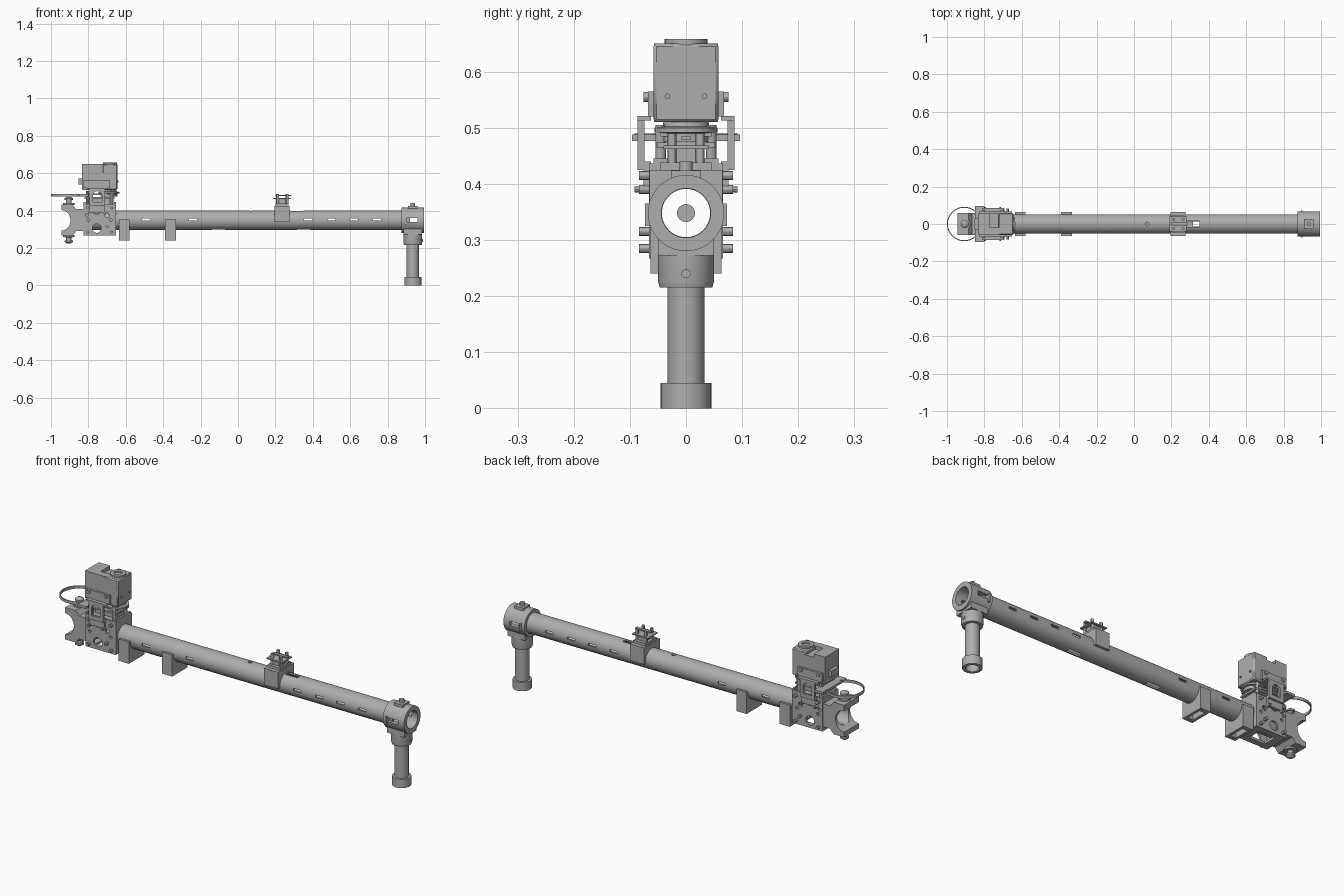
import bpy, bmesh, math
from mathutils import Matrix, Vector

if "Cube" in bpy.data.objects:
    bpy.data.objects.remove(bpy.data.objects["Cube"])

grey = bpy.data.materials.new("machine grey")
grey.use_nodes = True
grey.diffuse_color = (0.42, 0.42, 0.42, 1)
grey.node_tree.nodes["Principled BSDF"].inputs["Base Color"].default_value = grey.diffuse_color

AXES = {"x": Matrix.Rotation(math.pi / 2, 4, "Y"),
        "y": Matrix.Rotation(-math.pi / 2, 4, "X"),
        "z": Matrix.Identity(4)}
parts = []


def finish(name, bm):
    bmesh.ops.remove_doubles(bm, verts=bm.verts, dist=1e-5)
    bmesh.ops.recalc_face_normals(bm, faces=bm.faces)
    mesh = bpy.data.meshes.new(name)
    bm.to_mesh(mesh)
    bm.free()
    mesh.materials.append(grey)
    ob = bpy.data.objects.new(name, mesh)
    bpy.context.collection.objects.link(ob)
    parts.append(ob)
    return ob


def box(name, x, y, z):
    """Box from (low, high) pairs."""
    bm = bmesh.new()
    bmesh.ops.create_cube(bm, size=1)
    for v in bm.verts:
        v.co = [(r[0] + r[1]) / 2 + c * (r[1] - r[0]) for r, c in zip((x, y, z), v.co)]
    return finish(name, bm)


def lathe(name, profile, loc, axis="z", seg=40, closed=False):
    """Turn (radius, height) points round an axis."""
    bm = bmesh.new()
    place = Matrix.Translation(loc) @ AXES[axis]
    rings = []
    for i in range(seg):
        a = 2 * math.pi * i / seg
        rings.append([bm.verts.new(place @ Vector((r * math.cos(a), r * math.sin(a), h)))
                      for r, h in profile])
    n = len(profile)
    for i in range(seg):
        p, q = rings[i], rings[(i + 1) % seg]
        for j in range(n if closed else n - 1):
            k = (j + 1) % n
            bm.faces.new((p[j], q[j], q[k], p[k]))
    return finish(name, bm)


def rod(name, loc, r, length, axis="z", seg=24):
    return lathe(name, [(0, 0), (r, 0), (r, length), (0, length)], loc, axis, seg)


def pipe(name, loc, r, inner, length, axis="z"):
    return lathe(name, [(inner, 0), (r, 0), (r, length), (inner, length)], loc, axis, closed=True)


def prism(name, pts, low, high, axis="z"):
    """Extrude an outline along z, or an (x, z) outline along y."""
    bm = bmesh.new()
    put = (lambda a, b, c: (a, c, b)) if axis == "y" else (lambda a, b, c: (a, b, c))
    face = bm.faces.new([bm.verts.new(put(a, b, low)) for a, b in pts])
    move = Vector(put(0, 0, high - low))
    ext = bmesh.ops.extrude_face_region(bm, geom=[face])
    bmesh.ops.translate(bm, vec=move, verts=[v for v in ext["geom"] if isinstance(v, bmesh.types.BMVert)])
    return finish(name, bm)


def cut(ob, *cutters):
    for c in cutters:
        mod = ob.modifiers.new("cut", "BOOLEAN")
        mod.operation, mod.solver, mod.object = "DIFFERENCE", "EXACT", c
        bpy.context.view_layer.objects.active = ob
        bpy.ops.object.modifier_apply(modifier=mod.name)
        parts.remove(c)
        bpy.data.objects.remove(c)


AX = 0.348  # height of the main tube's axis


def bore(r, x0=-1.1, length=2.2):
    return rod("bore", (x0, 0, AX), r, length, "x", 40)


# Main tube with side slots, top hole and underside slots
tube = pipe("main_tube", (-0.83, 0, AX), 0.052, 0.043, 1.75, "x")
for x in (-0.49, -0.24, 0.375, 0.5, 0.62, 0.745):
    cut(tube, box("slot", (x - 0.022, x + 0.022), (-0.1, 0.1), (0.346, 0.358)))
cut(tube, rod("hole", (0.07, 0, AX), 0.01, 0.1),
    box("slot", (0.28, 0.35), (-0.015, 0.015), (AX, 0.45)))
for x in (-0.105, 0.35):
    cut(tube, box("slot", (x - 0.035, x + 0.035), (-0.014, 0.014), (0.25, AX)))

# Tee fitting on the far end, with its leg
tee = pipe("tee_ring", (0.875, 0, AX), 0.068, 0.044, 0.12, "x")
cut(tee, box("slot", (0.9, 0.96), (-0.1, 0.1), (0.338, 0.36)))
saddle = box("tee_saddle", (0.885, 0.985), (-0.05, 0.05), (0.272, 0.33))
cut(saddle, bore(0.05))
lathe("tee_collar", [(0.033, 0), (0.047, 0), (0.05, 0.012), (0.05, 0.062), (0.033, 0.062)],
      (0.935, 0, 0.215), closed=True)
box("tee_top_boss", (0.91, 0.96), (-0.027, 0.027), (0.4, 0.424))
rod("tee_top_screw", (0.935, 0, 0.42), 0.012, 0.02)
rod("collar_screw", (0.98, 0, 0.24), 0.008, 0.008, "x")
for s in (-1, 1):
    box("tee_side_lug", (0.892, 0.9), (s * 0.067 - 0.006, s * 0.067 + 0.006), (0.325, 0.365))
pipe("leg_pipe", (0.935, 0, 0.04), 0.033, 0.027, 0.18)
lathe("leg_foot", [(0.03, 0), (0.045, 0), (0.045, 0.045), (0.03, 0.045)], (0.935, 0, 0), closed=True)

# Two hollow saddle blocks under the tube
for x in (-0.637, -0.39):
    block = box("saddle_block", (x, x + 0.058), (-0.063, 0.063), (0.24, 0.352))
    cut(block, bore(0.0515), box("pocket", (x + 0.014, x + 0.044), (-0.04, 0.04), (0.2, 0.28)))

# Sensor mount riding on the tube
mount = box("sensor_mount", (0.195, 0.275), (-0.065, 0.065), (0.34, 0.425))
cut(mount, bore(0.0515))
box("sensor_base", (0.2, 0.27), (-0.045, 0.045), (0.425, 0.438))
box("sensor_body", (0.215, 0.26), (-0.028, 0.028), (0.438, 0.468))
box("sensor_plate", (0.19, 0.28), (-0.04, 0.04), (0.462, 0.468))
for x in (0.212, 0.262):
    for y in (-0.025, 0.025):
        rod("sensor_post", (x, y, 0.435), 0.008, 0.055, seg=12)
box("sensor_lever", (0.2, 0.285), (-0.008, 0.008), (0.478, 0.484))

# Drive housing: side plates with holes, end plates, top and framed floor
X0, X1 = -0.825, -0.652
for s in (-1, 1):
    ys = sorted((s * 0.056, s * 0.066))
    plate = box("housing_side", (X0, X1), ys, (0.267, 0.436))
    for x, z, r in ((-0.755, 0.305, 0.024), (-0.755, 0.405, 0.024), (-0.8, 0.35, 0.008),
                    (-0.68, 0.35, 0.008), (-0.7, 0.375, 0.012), (-0.81, 0.375, 0.008)):
        cut(plate, rod("hole", (x, -0.2, z), r, 0.4, "y"))
    for x, z in ((-0.805, 0.415), (-0.675, 0.415), (-0.795, 0.39), (-0.715, 0.39),
                 (-0.805, 0.285), (-0.675, 0.285), (-0.7, 0.315)):
        rod("housing_screw", (x, min(s * 0.064, s * 0.084), z), 0.008, 0.02, "y", 12)
    for x in (-0.795, -0.715):
        rod("long_screw", (x, min(s * 0.064, s * 0.092), 0.39), 0.005, 0.028, "y", 12)
for x in (X0, X1 - 0.01):
    end = box("housing_end", (x, x + 0.01), (-0.058, 0.058), (0.27, 0.445))
    cut(end, bore(0.05))
floor = box("housing_floor", (X0, X1), (-0.058, 0.058), (0.267, 0.279))
cut(floor, box("window", (-0.785, -0.695), (-0.035, 0.035), (0.2, 0.3)))
box("housing_top", (X0, X1), (-0.058, 0.058), (0.42, 0.432))
rod("inner_shaft", (-0.8, 0, AX), 0.016, 0.1, "x")

# Stack of plates, pulley and discs between housing and motor
box("gear_block", (-0.8, -0.67), (-0.025, 0.025), (0.43, 0.465))
box("lower_deck", (-0.82, -0.66), (-0.052, 0.052), (0.465, 0.474))
box("upper_deck", (-0.81, -0.66), (-0.045, 0.045), (0.484, 0.492))
for x in (-0.805, -0.675):
    for y in (-0.045, 0.045):
        rod("deck_post", (x, y, 0.43), 0.009, 0.075, seg=12)
lathe("pulley", [(0, 0), (0.045, 0), (0.045, 0.015), (0.056, 0.017), (0.056, 0.025),
                 (0.042, 0.027), (0.038, 0.045), (0, 0.045)], (-0.69, 0, 0.475))

# Motor: gearbox half, taller motor half and cap
gearbox = box("gearbox", (-0.835, -0.72), (-0.057, 0.057), (0.51, 0.65))
cut(gearbox, box("notch", (-0.77, -0.7), (-0.02, 0.1), (0.632, 0.7)))
motor = box("motor", (-0.725, -0.645), (-0.058, 0.058), (0.51, 0.65))
bevel = motor.modifiers.new("corners", "BEVEL")
bevel.width, bevel.segments = 0.005, 1
pipe("motor_cap", (-0.685, 0, 0.645), 0.038, 0.02, 0.013)
box("motor_socket", (-0.852, -0.834), (-0.03, 0.03), (0.54, 0.572))
for y in (-0.033, 0.033):
    rod("motor_screw", (-0.648, y, 0.556), 0.005, 0.008, "x", 12)

# Bent motor brackets on both sides
for s in (-1, 1):
    upright = box("bracket_upright", (-0.795, -0.71), sorted((s * 0.074, s * 0.086)), (0.425, 0.515))
    cut(upright, rod("hole", (-0.752, -0.2, 0.48), 0.024, 0.4, "y"),
        box("window", (-0.776, -0.728), (-0.2, 0.2), (0.445, 0.48)))
    box("bracket_step", (-0.81, -0.695), sorted((s * 0.062, s * 0.086)), (0.513, 0.521))
    box("bracket_flange", (-0.825, -0.685), sorted((s * 0.056, s * 0.068)), (0.52, 0.565))
    box("bracket_spacer", (-0.795, -0.71), sorted((s * 0.062, s * 0.076)), (0.39, 0.44))
    for x in (-0.805, -0.705):
        rod("bracket_screw", (x, min(s * 0.06, s * 0.076), 0.555), 0.009, 0.016, "y", 12)

# Curved cable strip looping out past the housing
angles = [math.radians(40 + 8 * i) for i in range(36)]
arc = [(-0.908 + r * math.cos(a), r * math.sin(a))
       for r, seq in ((0.092, angles), (0.087, angles[::-1])) for a in seq]
prism("cable_loop", arc, 0.476, 0.49)
box("cable_clamp", (-0.85, -0.8), (-0.096, 0.096), (0.476, 0.488))

# Waisted end clamp with vertical bolts
waist = [(-0.945 + 0.05 * math.cos(t), AX + 0.055 * math.sin(t))
         for t in (math.radians(90 - 18 * i) for i in range(11))]
outline = [(-0.945, 0.432), *waist, (-0.945, 0.267), (-0.885, 0.267), (-0.865, 0.29),
           (-0.82, 0.29), (-0.82, 0.408), (-0.865, 0.408), (-0.885, 0.432)]
clamp = prism("end_clamp", outline, -0.06, 0.06, "y")
cut(clamp, bore(0.046))
for z0, h in ((0.43, 1), (0.269, -1)):
    lathe("clamp_bolt", [(0, 0), (0.03, 0), (0.03, h * 0.01), (0.014, h * 0.012), (0.014, h * 0.028),
                         (0.022, h * 0.028), (0.022, h * 0.036), (0.01, h * 0.044), (0, h * 0.044)],
          (-0.905, 0, z0), seg=16)

# Smooth the round parts, keep the edges sharp
for ob in bpy.context.selected_objects:
    ob.select_set(False)
for ob in parts:
    ob.select_set(True)
bpy.context.view_layer.objects.active = parts[0]
bpy.ops.object.shade_smooth_by_angle(angle=math.radians(30))
